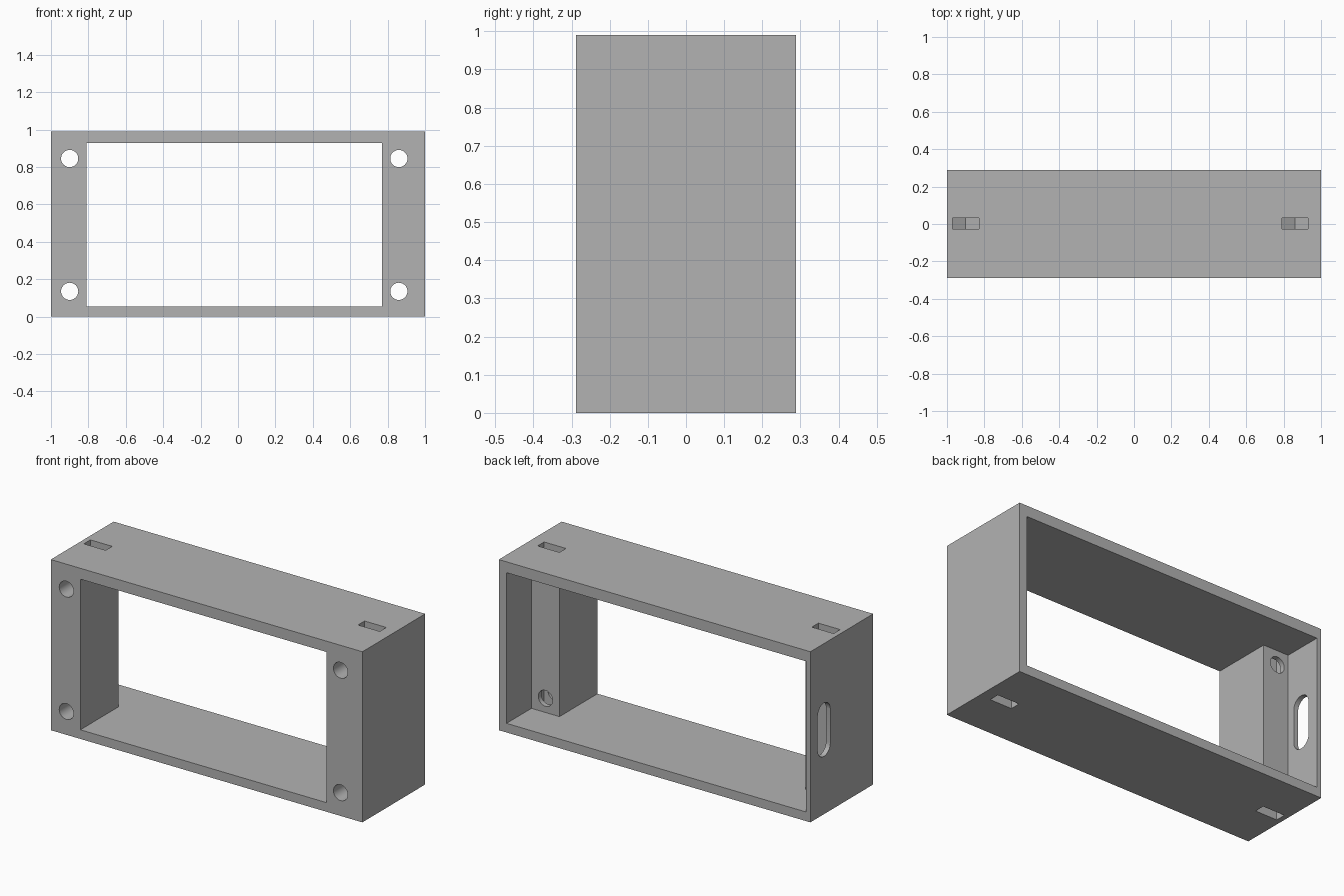
import bpy
import bmesh
from math import cos, sin, pi, radians

cube = bpy.data.objects.get("Cube")
if cube:
    bpy.data.objects.remove(cube, do_unlink=True)

WIDTH, DEPTH, HEIGHT = 2.0, 0.576, 0.99
HX, HY = WIDTH / 2, DEPTH / 2
FLOOR, CEILING = 0.053, 0.927           # inner faces of the bottom and top walls
HOLE_X, HOLE_Z = (-0.9, 0.86), (0.135, 0.845)
HOLE_R, NUT_HALF = 0.046, 0.07

# Maps a profile point (u, v) and a position along the axis to x, y, z
PLACE = {
    "x": lambda u, v, w: (w, u, v),
    "y": lambda u, v, w: (u, w, v),
    "z": lambda u, v, w: (u, v, w),
}


def prism(name, profile, axis, start, end):
    """Extrude a flat profile along an axis into a closed solid."""
    bm = bmesh.new()
    base = bm.faces.new([bm.verts.new(PLACE[axis](u, v, start)) for u, v in profile])
    top = bmesh.ops.extrude_face_region(bm, geom=[base])["geom"]
    shift = PLACE[axis](0, 0, end - start)
    bmesh.ops.translate(bm, vec=shift, verts=[g for g in top if isinstance(g, bmesh.types.BMVert)])
    bmesh.ops.recalc_face_normals(bm, faces=bm.faces)
    mesh = bpy.data.meshes.new(name)
    bm.to_mesh(mesh)
    bm.free()
    obj = bpy.data.objects.new(name, mesh)
    bpy.context.collection.objects.link(obj)
    return obj


def arc(cu, cv, r, a0, a1, steps):
    angles = [a0 + (a1 - a0) * i / steps for i in range(steps + 1)]
    return [(cu + r * cos(a), cv + r * sin(a)) for a in angles]


# Outer block
frame = prism("housing_frame", [(-HX, -HY), (HX, -HY), (HX, HY), (-HX, HY)], "z", 0, HEIGHT)

# Stepped opening: narrow between the front pillars, wide at the back
opening = [(-0.81, -0.4), (0.77, -0.4), (0.77, 0.06), (0.95, 0.06),
           (0.95, 0.4), (-0.972, 0.4), (-0.972, 0.06), (-0.81, 0.06)]
cutters = [prism("opening_cutter", opening, "z", FLOOR, CEILING)]

# Screw holes through the pillars, each with a pointed nut slot from above or below
for x in HOLE_X:
    for z, inward, outside in zip(HOLE_Z, (1, -1), (-0.1, HEIGHT + 0.1)):
        circle = arc(x, z, HOLE_R, 0, 2 * pi, 32)[:-1]
        cutters.append(prism("screw_hole_cutter", circle, "y", -0.4, 0.15))
        side = z + inward * NUT_HALF * 0.577
        tip = z + inward * NUT_HALF * 1.155
        slot = [(x - NUT_HALF, outside), (x + NUT_HALF, outside),
                (x + NUT_HALF, side), (x, tip), (x - NUT_HALF, side)]
        cutters.append(prism("nut_slot_cutter", slot, "y", -0.028, 0.032))

# Rounded cable slot in the thin side wall
cable = arc(0.163, 0.587, 0.058, 0, pi, 16) + arc(0.163, 0.393, 0.058, pi, 2 * pi, 16)
cutters.append(prism("cable_slot_cutter", cable, "x", -1.1, -0.9))

# Cut the block and discard the cutters
bpy.context.view_layer.objects.active = frame
for cutter in cutters:
    cutter.hide_render = True
    cut = frame.modifiers.new(cutter.name, "BOOLEAN")
    cut.operation = "DIFFERENCE"
    cut.solver = "EXACT"
    cut.object = cutter
    bpy.ops.object.modifier_apply(modifier=cut.name)
    bpy.data.objects.remove(cutter, do_unlink=True)

# Plain grey plastic
grey = bpy.data.materials.new("grey_plastic")
grey.use_nodes = True
colour = (0.45, 0.45, 0.45, 1)
grey.diffuse_color = colour
grey.node_tree.nodes["Principled BSDF"].inputs["Base Color"].default_value = colour
frame.data.materials.clear()
frame.data.materials.append(grey)

for obj in bpy.context.selected_objects:
    obj.select_set(False)
frame.select_set(True)
bpy.ops.object.shade_smooth_by_angle(angle=radians(30))
